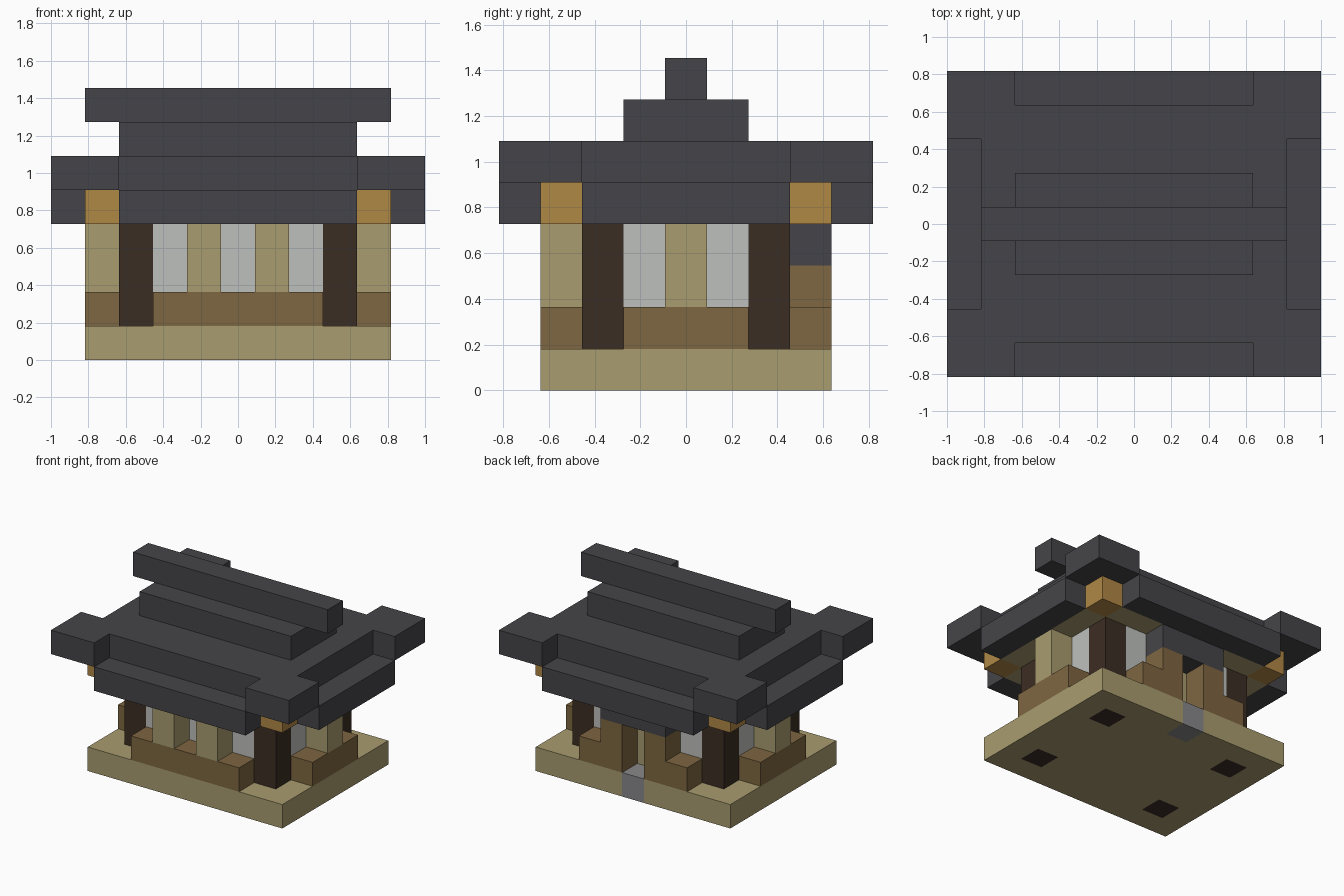
import bpy
import bmesh
from mathutils import Matrix, Vector

if "Cube" in bpy.data.objects:
    bpy.data.objects.remove(bpy.data.objects["Cube"], do_unlink=True)

NX, NY = 11, 9          # grid cells across and deep
U = 2 / NX              # size of one cell


def material(name, rgb):
    """Flat material from an 8-bit display colour."""
    linear = [((c / 255 + 0.055) / 1.055) ** 2.4 for c in rgb]
    mat = bpy.data.materials.new(name)
    mat.use_nodes = True
    mat.diffuse_color = (*linear, 1)
    shader = mat.node_tree.nodes["Principled BSDF"]
    shader.inputs["Base Color"].default_value = (*linear, 1)
    shader.inputs["Roughness"].default_value = 0.9
    return mat


slate = material("dark slate", (69, 68, 72))
sand = material("pale timber", (169, 156, 111))
brown = material("brown timber", (126, 102, 65))
dark = material("dark timber", (59, 45, 36))
white = material("white panel", (190, 192, 188))
amber = material("amber timber", (176, 136, 69))
stone = material("grey stone", (136, 136, 138))


def span(r):
    """A cell number or an inclusive (first, last) pair."""
    return r if isinstance(r, tuple) else (r, r)


def flip(r, n):
    first, last = span(r)
    return (n - 1 - last, n - 1 - first)


def mirror(boxes, in_x=True, in_y=True):
    """Repeat boxes across the centre lines, without duplicates."""
    out = {tuple(map(span, b)) for b in boxes}
    if in_x:
        out |= {(flip(x, NX), y, z) for x, y, z in out}
    if in_y:
        out |= {(x, flip(y, NY), z) for x, y, z in out}
    return sorted(out)


def part(name, mat, boxes):
    """One object made of boxes given as x, y, z cell ranges."""
    bm = bmesh.new()
    for box in boxes:
        ranges = [span(r) for r in box]
        size = Vector([b - a + 1 for a, b in ranges]) * U
        mid = Vector([(a + b + 1) / 2 for a, b in ranges])
        mid = (mid - Vector((NX / 2, NY / 2, 0))) * U
        bmesh.ops.create_cube(
            bm, size=1, matrix=Matrix.Translation(mid) @ Matrix.Diagonal((*size, 1)))
    mesh = bpy.data.meshes.new(name)
    bm.to_mesh(mesh)
    bm.free()
    mesh.materials.append(mat)
    obj = bpy.data.objects.new(name, mesh)
    bpy.context.collection.objects.link(obj)


# Floor platform, open where the posts and the doorstep pass through
part("platform", sand,
     mirror([(1, 2, 0), ((3, 7), 2, 0)])
     + [((1, 9), 1, 0), ((1, 9), (3, 5), 0)]
     + mirror([((1, 4), 7, 0)], in_y=False))
part("doorstep", stone, [(5, 7, 0)])

# Corner posts
part("corner_posts", dark, mirror([(2, 2, (0, 3))]))

# Low walls, with taller door jambs at the back
part("front_low_wall", brown, [((3, 7), 1, 1)])
part("side_low_walls", brown, mirror([(1, (3, 5), 1)], in_y=False))
part("back_low_walls", brown, mirror([(3, 7, 1)], in_y=False))
part("door_jambs", brown, mirror([(4, 7, (1, 2))], in_y=False))
part("door_lintel", slate, [((4, 6), 7, 3)])
part("door", sand, [(5, 6, (1, 3))])

# Columns standing on the low walls
part("front_columns", sand, mirror([(4, 1, (2, 3))], in_y=False))
part("side_columns", sand, mirror([(1, 4, (2, 3))], in_y=False))

# Window panels set back between the posts
part("front_panels", white, [((3, 7), 2, (2, 3))])
part("side_panels", white, mirror([(2, (3, 5), (2, 3))], in_y=False))
part("back_panels", white, mirror([((3, 4), 6, (2, 3))], in_y=False))

# Ceiling with beam ends at its corners
part("ceiling", sand, [((2, 8), (1, 7), 4)] + mirror([(1, (2, 6), 4)], in_y=False))
part("beam_ends", amber, mirror([(1, 1, 4)]))

# Roof: low eaves, deck with raised corners, upper tier, ridge
part("front_back_eaves", slate, mirror([((2, 8), 0, 4)]))
part("side_eaves", slate, mirror([(0, (2, 6), 4)]))
part("roof_deck", slate, [((2, 8), (1, 7), 5)] + mirror([(1, (2, 6), 5)], in_y=False))
part("roof_corners", slate, mirror([((0, 1), (0, 1), 5)]))
part("roof_upper_tier", slate, [((2, 8), (3, 5), 6)])
part("roof_ridge", slate, [((1, 9), 4, 7)])
